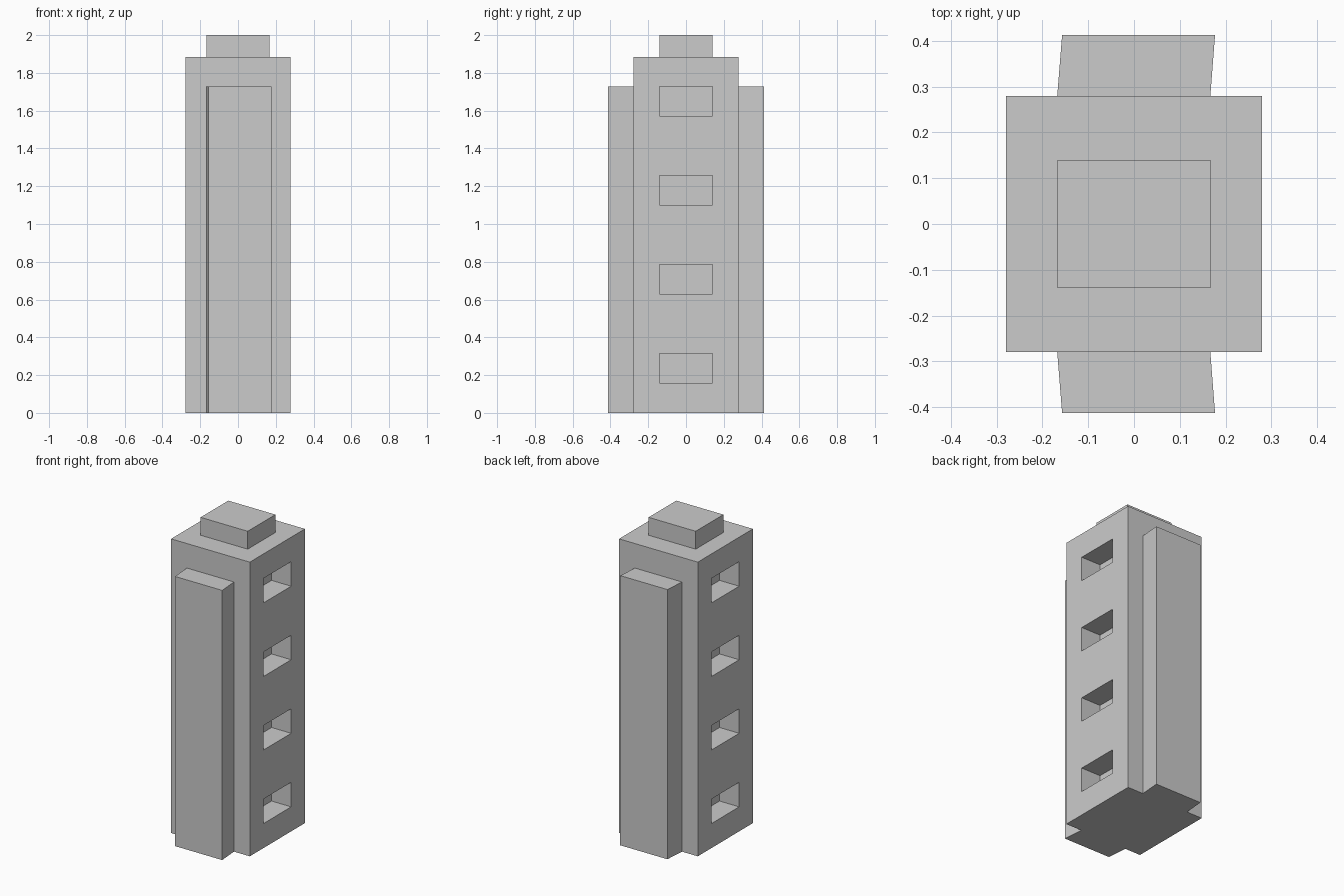
import bpy, bmesh
from mathutils import Vector

if "Cube" in bpy.data.objects:
    bpy.data.objects.remove(bpy.data.objects["Cube"])

U = 0.1571           # storey module: the body is 12 modules tall
HALF = 0.279         # half width of the body
BODY_TOP = 12 * U


def prism(bm, profile, z0, z1):
    """Extrude an x/y profile from z0 to z1."""
    face = bm.faces.new([bm.verts.new((x, y, z0)) for x, y in profile])
    new = bmesh.ops.extrude_face_region(bm, geom=[face])["geom"]
    verts = [g for g in new if isinstance(g, bmesh.types.BMVert)]
    bmesh.ops.translate(bm, vec=Vector((0, 0, z1 - z0)), verts=verts)


def rect(x0, x1, y0, y1):
    return [(x0, y0), (x1, y0), (x1, y1), (x0, y1)]


def part(name, prisms):
    bm = bmesh.new()
    for p in prisms:
        prism(bm, *p)
    bmesh.ops.recalc_face_normals(bm, faces=bm.faces)
    mesh = bpy.data.meshes.new(name)
    bm.to_mesh(mesh)
    bm.free()
    obj = bpy.data.objects.new(name, mesh)
    bpy.context.collection.objects.link(obj)
    return obj


def combine(target, tool, operation):
    """Apply a boolean and discard the tool object."""
    mod = target.modifiers.new(tool.name, 'BOOLEAN')
    mod.operation, mod.solver, mod.object = operation, 'EXACT', tool
    bpy.context.view_layer.objects.active = target
    bpy.ops.object.modifier_apply(modifier=mod.name)
    bpy.data.objects.remove(tool)


# Main shaft
tower = part("tower", [(rect(-HALF, HALF, -HALF, HALF), 0, BODY_TOP)])

# Slightly skewed buttresses on front and back, meeting inside the shaft
buttresses = part("buttresses", [([(-0.157, -0.413), (0.177, -0.413), (0.145, 0),
                                   (0.177, 0.413), (-0.157, 0.413), (-0.19, 0)],
                                  0, 11 * U)])
combine(tower, buttresses, 'UNION')

# Roof block
roof_block = part("roof_block", [(rect(-0.167, 0.167, -0.14, 0.14), 1.8, 2.0)])
combine(tower, roof_block, 'UNION')

# Four recessed windows on each side
windows = part("window_recesses", [
    (rect(x0, x1, -0.14, 0.14), (1 + 3 * i) * U, (2 + 3 * i) * U)
    for i in range(4) for x0, x1 in ((0.14, 0.4), (-0.4, -0.14))])
windows.hide_render = True
combine(tower, windows, 'DIFFERENCE')
